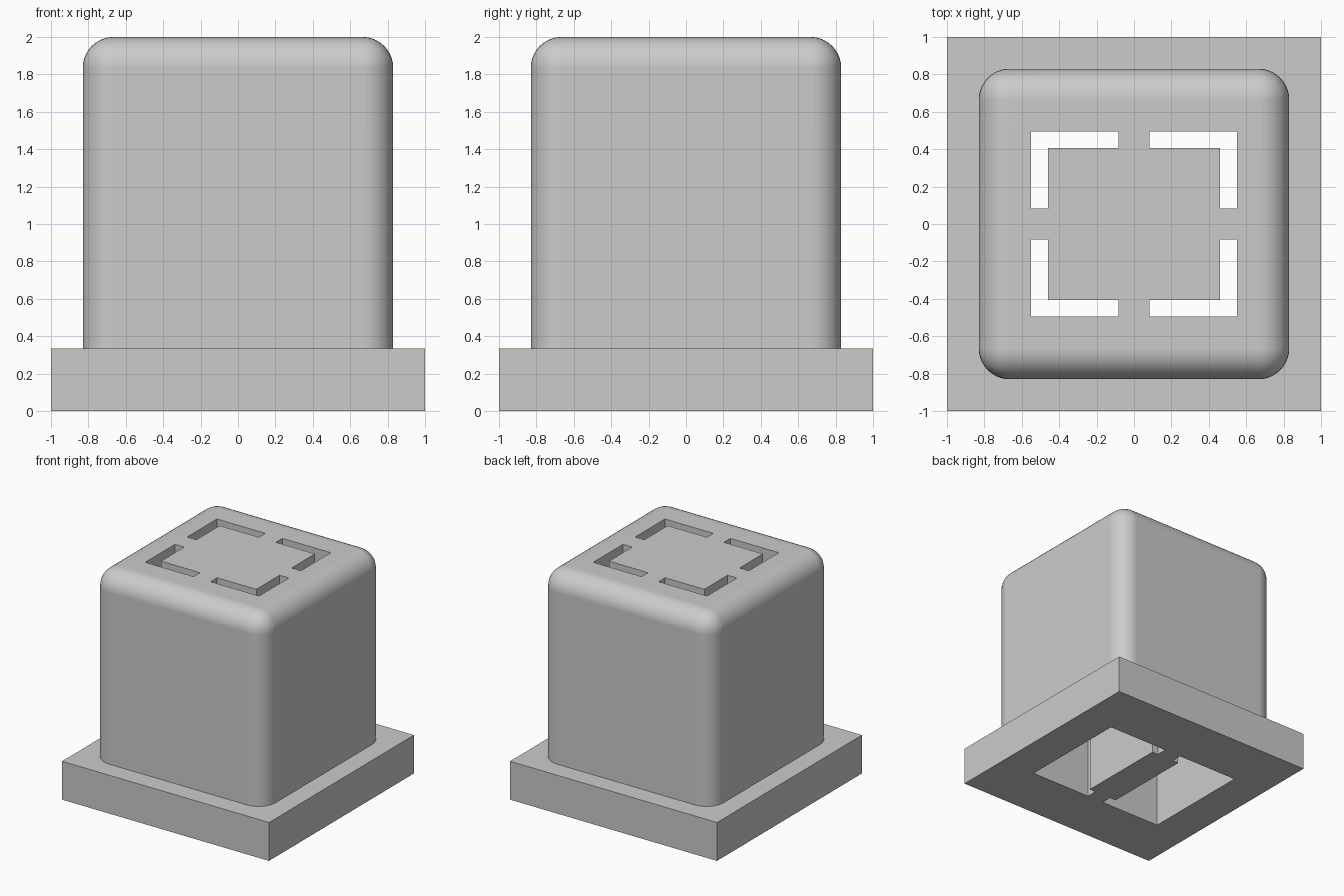
import bpy, bmesh
from mathutils import Matrix

if "Cube" in bpy.data.objects:
    bpy.data.objects.remove(bpy.data.objects["Cube"], do_unlink=True)

# Single grey material
grey = bpy.data.materials.new("light_grey")
grey.use_nodes = True
colour = (0.6, 0.6, 0.6, 1)
grey.diffuse_color = colour
grey.node_tree.nodes["Principled BSDF"].inputs["Base Color"].default_value = colour


def box(name, x, y, z, radius=0):
    """Box from (min, max) ranges; radius rounds every edge but the bottom ones."""
    bm = bmesh.new()
    bmesh.ops.create_cube(bm, size=1)
    size = [r[1] - r[0] for r in (x, y, z)]
    centre = [(r[1] + r[0]) / 2 for r in (x, y, z)]
    bm.transform(Matrix.Translation(centre) @ Matrix.Diagonal((*size, 1)))
    if radius:
        edges = [e for e in bm.edges if max(v.co.z for v in e.verts) > centre[2]]
        bmesh.ops.bevel(bm, geom=edges, offset=radius, segments=10,
                        profile=0.5, affect='EDGES')
    mesh = bpy.data.meshes.new(name)
    bm.to_mesh(mesh)
    bm.free()
    mesh.materials.append(grey)
    obj = bpy.data.objects.new(name, mesh)
    bpy.context.collection.objects.link(obj)
    return obj


def combine(target, tool, operation):
    """Apply a boolean and discard the tool object."""
    tool.hide_render = True
    mod = target.modifiers.new("boolean", 'BOOLEAN')
    mod.operation, mod.solver, mod.object = operation, 'EXACT', tool
    bpy.context.view_layer.objects.active = target
    bpy.ops.object.modifier_apply(modifier=mod.name)
    bpy.data.objects.remove(tool, do_unlink=True)


def span(sign, a, b):
    return tuple(sorted((sign * a, sign * b)))


CEILING = 1.83
SLOT_X, SLOT_Y = (0.46, 0.55), (0.405, 0.495)
GAP = 0.083

# Rounded housing on a square base
housing = box("housing", (-0.83, 0.83), (-0.83, 0.83), (0.1, 2), 0.165)
combine(housing, box("base", (-1, 1), (-1, 1), (0, 0.335)), 'UNION')

# Hollow inside, open at the bottom
combine(housing, box("cavity", (-0.67, 0.67), (-0.5, 0.5), (-0.1, CEILING)), 'DIFFERENCE')

# Four L-shaped slots through the top
for sx in (-1, 1):
    for sy in (-1, 1):
        slot = box("slot", span(sx, GAP, SLOT_X[1]), span(sy, *SLOT_Y), (1.7, 2.1))
        leg = box("slot_leg", span(sx, *SLOT_X), span(sy, GAP, SLOT_Y[1]), (1.7, 2.1))
        combine(slot, leg, 'UNION')
        combine(housing, slot, 'DIFFERENCE')

# Central wall with narrow ribs joining it to the cavity sides
core = box("central_wall", (-0.14, 0.14), (-SLOT_Y[0], SLOT_Y[0]), (0, CEILING + 0.02))
rib = box("wall_rib", (-GAP + 0.003, GAP - 0.003), (-0.51, 0.51), (0, CEILING + 0.02))
combine(core, rib, 'UNION')

# Smooth rounded edges, keep corners crisp
bpy.ops.object.select_all(action='DESELECT')
housing.select_set(True)
bpy.context.view_layer.objects.active = housing
bpy.ops.object.shade_smooth_by_angle(angle=0.6)
weighted = housing.modifiers.new("weighted_normals", 'WEIGHTED_NORMAL')
weighted.keep_sharp = True
